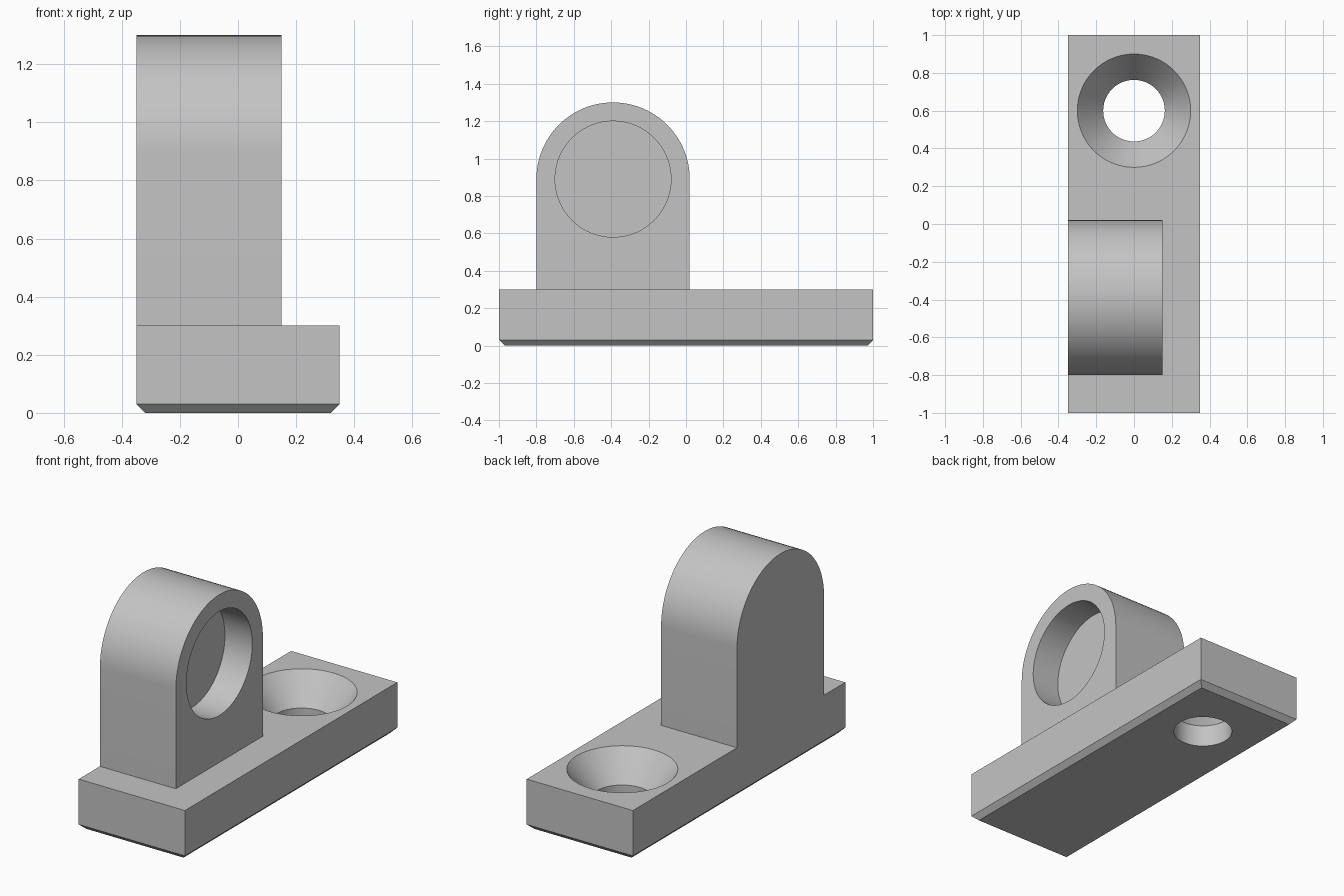
import bpy
import bmesh
from math import pi, radians, cos, sin
from mathutils import Matrix, Vector

cube = bpy.data.objects.get("Cube")
if cube:
    bpy.data.objects.remove(cube, do_unlink=True)

# Single plain grey
grey = bpy.data.materials.new("plain grey")
grey.use_nodes = True
GREY = (0.55, 0.55, 0.55, 1)
grey.diffuse_color = GREY
grey.node_tree.nodes["Principled BSDF"].inputs["Base Color"].default_value = GREY

WIDTH, LENGTH, BASE_H, CHAMFER = 0.70, 2.0, 0.30, 0.03
LUG_Y, LUG_Z, LUG_R, LUG_T = -0.39, 0.89, 0.41, 0.50
SEGMENTS = 96


def make_object(name, bm):
    bmesh.ops.recalc_face_normals(bm, faces=bm.faces)
    mesh = bpy.data.meshes.new(name)
    bm.to_mesh(mesh)
    bm.free()
    mesh.materials.append(grey)
    obj = bpy.data.objects.new(name, mesh)
    bpy.context.collection.objects.link(obj)
    return obj


def extrude_outline(name, points, offset):
    bm = bmesh.new()
    face = bm.faces.new([bm.verts.new(p) for p in points])
    result = bmesh.ops.extrude_face_region(bm, geom=[face])
    moved = [v for v in result["geom"] if isinstance(v, bmesh.types.BMVert)]
    bmesh.ops.translate(bm, vec=Vector(offset), verts=moved)
    return make_object(name, bm)


def revolve(name, profile, centre):
    """Spin a closed (radius, height) profile about a vertical axis."""
    bm = bmesh.new()
    verts = [bm.verts.new((r, 0, z)) for r, z in profile]
    edges = [bm.edges.new(pair) for pair in zip(verts, verts[1:])]
    bmesh.ops.spin(bm, geom=verts + edges, axis=(0, 0, 1), cent=(0, 0, 0),
                   angle=2 * pi, steps=SEGMENTS)
    bmesh.ops.remove_doubles(bm, verts=bm.verts, dist=0.0001)
    bmesh.ops.translate(bm, vec=Vector(centre), verts=bm.verts)
    return make_object(name, bm)


def combine(target, tool, operation):
    mod = target.modifiers.new(operation.lower(), "BOOLEAN")
    mod.operation, mod.solver, mod.object = operation, "EXACT", tool
    bpy.context.view_layer.objects.active = target
    bpy.ops.object.modifier_apply(modifier=mod.name)
    bpy.data.objects.remove(tool, do_unlink=True)


# Base plate with a chamfered underside
bm = bmesh.new()
bmesh.ops.create_cube(bm, size=1, matrix=Matrix.Translation((0, 0, BASE_H / 2))
                      @ Matrix.Diagonal((WIDTH, LENGTH, BASE_H, 1)))
bottom = [e for e in bm.edges if all(v.co.z < 0.01 for v in e.verts)]
bmesh.ops.bevel(bm, geom=bottom, offset=CHAMFER, segments=1, affect="EDGES")
bracket = make_object("bracket", bm)

# Round-topped lug, flush with one long side of the base
side = -WIDTH / 2
arc = [(side, LUG_Y + LUG_R * cos(pi * i / 48), LUG_Z + LUG_R * sin(pi * i / 48))
       for i in range(49)]
foot = [(side, LUG_Y - LUG_R, BASE_H / 2), (side, LUG_Y + LUG_R, BASE_H / 2)]
combine(bracket, extrude_outline("lug", arc + foot, (LUG_T, 0, 0)), "UNION")

# Blind round pocket in the lug
bm = bmesh.new()
bmesh.ops.create_cone(bm, cap_ends=True, segments=SEGMENTS, radius1=0.31,
                      radius2=0.31, depth=0.36,
                      matrix=Matrix.Translation((side + LUG_T, LUG_Y, LUG_Z))
                      @ Matrix.Rotation(pi / 2, 4, "Y"))
combine(bracket, make_object("pocket_cutter", bm), "DIFFERENCE")

# Countersunk screw hole through the base
hole = [(0, -0.1), (0.163, -0.1), (0.163, 0.13), (0.30, BASE_H), (0.30, 0.4), (0, 0.4)]
combine(bracket, revolve("screw_hole_cutter", hole, (0, 0.6, 0)), "DIFFERENCE")

# Smooth the round walls, keep the edges crisp
bpy.ops.object.select_all(action="DESELECT")
bracket.select_set(True)
bpy.context.view_layer.objects.active = bracket
bpy.ops.object.shade_smooth_by_angle(angle=radians(25))
